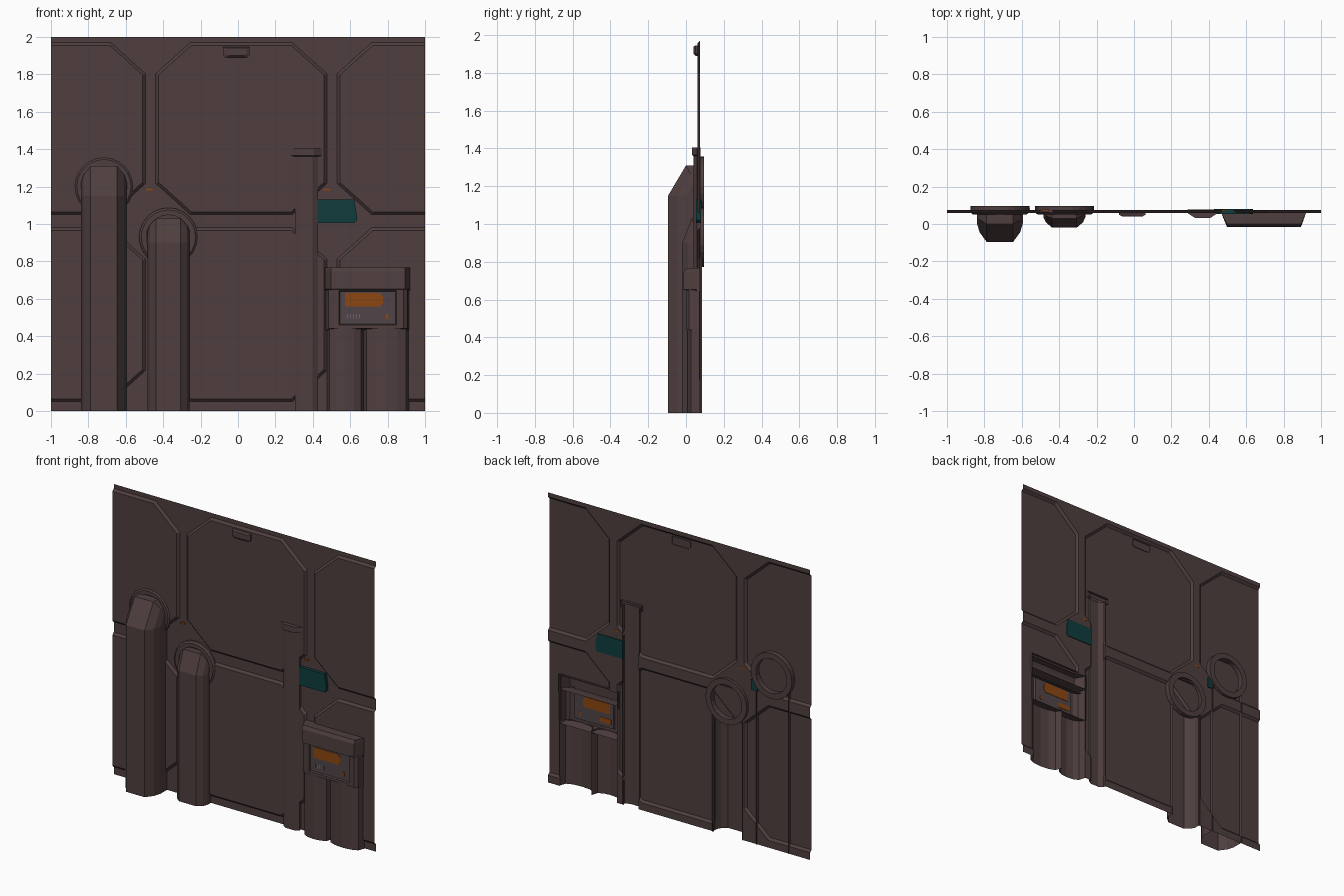
import bpy, bmesh, math
from mathutils import Vector
from mathutils.geometry import delaunay_2d_cdt

if "Cube" in bpy.data.objects:
    bpy.data.objects.remove(bpy.data.objects["Cube"])


def material(name, col):
    m = bpy.data.materials.new(name)
    m.diffuse_color = (*col, 1)
    m.use_nodes = True
    m.node_tree.nodes["Principled BSDF"].inputs["Base Color"].default_value = m.diffuse_color
    return m


BROWN = material("dark_brown_metal", (0.080, 0.049, 0.049))
TEAL = material("dark_teal", (0.005, 0.046, 0.046))
ORANGE = material("burnt_orange", (0.26, 0.062, 0.005))
GREY = material("screen_grey", (0.082, 0.060, 0.065))
PALE = material("pale_grey", (0.17, 0.13, 0.13))


def add(name, verts, faces, mat):
    me = bpy.data.meshes.new(name)
    me.from_pydata([tuple(v) for v in verts], [], faces)
    me.materials.append(mat)
    ob = bpy.data.objects.new(name, me)
    bpy.context.collection.objects.link(ob)
    return ob


def loft(name, rings, mat=BROWN, closed=False, cap=False):
    """Join point rings, listed bottom to top (or outside to inside)."""
    n = len(rings[0])
    faces = [(r * n + i, r * n + (i + 1) % n, (r + 1) * n + (i + 1) % n, (r + 1) * n + i)
             for r in range(len(rings) - 1) for i in range(n if closed else n - 1)]
    if cap:
        faces.append(tuple(range((len(rings) - 1) * n, len(rings) * n)))
    return add(name, [p for r in rings for p in r], faces, mat)


def plate(name, outline, y0, y1, mat):
    """Extrude an x-z outline (anticlockwise from the front) from y0 back to y1."""
    n = len(outline)
    verts = [(x, y, z) for y in (y0, y1) for x, z in outline]
    faces = [tuple(range(n)), tuple(range(2 * n - 1, n - 1, -1))]
    faces += [(i, i + n, (i + 1) % n + n, (i + 1) % n) for i in range(n)]
    return add(name, verts, faces, mat)


def rect(x0, x1, z0, z1):
    return [(x0, z0), (x1, z0), (x1, z1), (x0, z1)]


# ---- wall sheet: raised bevelled panels, trenches, and openings behind hollow parts
BASE_Y, RAISE, BEVEL, CH = 0.075, 0.015, 0.015, 0.185


def panel(x0, x1, z0, z1):
    cl = 0 if x0 == -1 else CH
    cr = 0 if x1 == 1 else CH
    pts = []
    for x, z, c, s, t in ((x0, z0, cl, 1, 1), (x1, z0, cr, -1, 1),
                          (x1, z1, cr, -1, -1), (x0, z1, cl, 1, -1)):
        if c == 0:
            pts.append(Vector((x, z)))
        else:
            a, b = Vector((x, z + t * c * 0.9)), Vector((x + s * c, z))
            pts += [a, b] if s * t > 0 else [b, a]
    return pts


def edge_lines(poly):
    out = []
    for i, p in enumerate(poly):
        q = poly[(i + 1) % len(poly)]
        d = (q - p).normalized()
        rim = abs(p.x) == 1 and abs(q.x) == 1
        out.append((p, Vector((-d.y, d.x)), 0 if rim else BEVEL))
    return out


def inset(poly):
    L, out = edge_lines(poly), []
    for i, p in enumerate(poly):
        (_, a, wa), (_, b, wb) = L[i - 1], L[i]
        det = a.x * b.y - a.y * b.x
        out.append(p + Vector((wa * b.y - wb * a.y, a.x * wb - b.x * wa)) / det)
    return out


panels = [panel(x0, x1, z0, z1) for z0, z1 in ((0.05, 0.98), (1.05, 1.97))
          for x0, x1 in ((-1, -0.495), (-0.44, 0.475), (0.53, 1))]
holes = [(-0.48, -0.265, 0, 0.80), (0.31, 0.42, 0, 1.38), (0.475, 0.91, 0, 0.755)]
loops = [rect(-1, 1, 0, 2)] + panels + [inset(p) for p in panels] + [rect(*h) for h in holes]
pts, edges = [], []
for lp in loops:
    s = len(pts)
    pts += [Vector(p) for p in lp]
    edges += [(s + i, s + (i + 1) % len(lp)) for i in range(len(lp))]
vs, _, tris = delaunay_2d_cdt(pts, edges, [], 0, 1e-5)[:3]


def depth(p):
    best = 0
    for poly in panels:
        d = min((p - a).dot(n) for a, n, w in edge_lines(poly) if w)
        best = max(best, min(d / BEVEL, 1))
    return BASE_Y - RAISE * best


def in_hole(t):
    c = sum((Vector(vs[i]) for i in t), Vector((0, 0))) / len(t)
    return any(a < c.x < b and d < c.y < e for a, b, d, e in holes)


wall = add("wall_panels", [(v[0], depth(Vector(v)), v[1]) for v in vs],
           [tuple(t) for t in tris if not in_hole(t)], BROWN)
bm = bmesh.new()
bm.from_mesh(wall.data)
bmesh.ops.delete(bm, geom=[v for v in bm.verts if not v.link_faces], context='VERTS')
bmesh.ops.dissolve_limit(bm, angle_limit=0.01, verts=bm.verts, edges=bm.edges)
bm.to_mesh(wall.data)
bm.free()

# ---- pipes: open-backed faceted shells that bend into the wall, with flange rings
SECTION = [(-1, 0), (-1, 0.45), (-0.88, 0.72), (-0.58, 1),
           (0.58, 1), (0.88, 0.72), (1, 0.45), (1, 0)]


def pipe(name, cx, hw, front, knee_y, z_bend, z_top, z_ring):
    back, rise = 0.085, z_top - z_bend
    D = back - front
    low = [(cx + u * hw, back - v * D, 0) for u, v in SECTION]
    bend = [(x, y, z_bend) for x, y, _ in low]
    knee = [(cx + u * hw, back + v * (knee_y - back), z_bend + v * rise) for u, v in SECTION]
    end = [(x, back, z) for x, _, z in knee]
    loft(name, [low, bend, knee, end])
    prof = [(0.118, 0.095), (0.118, 0.052), (0.145, 0.052), (0.157, 0.062), (0.157, 0.095)]
    rings = []
    for i in range(25):
        a = -math.tau * i / 24
        rings.append([(cx + r * math.sin(a), y, z_ring + r * math.cos(a)) for r, y in prof])
    loft(name + "_flange", rings, closed=True)


pipe("tall_pipe", -0.717, 0.123, -0.095, 0.0, 1.15, 1.31, 1.20)
pipe("short_pipe", -0.372, 0.113, -0.02, 0.03, 0.90, 1.03, 0.93)

# ---- slim post with a wider cap
def post_ring(cx, hw, front, z):
    prof = ((-1, 0.078), (-1, 0.058), (-0.5, front), (0.5, front), (1, 0.058), (1, 0.078))
    return [(cx + u * hw, y, z) for u, y in prof]


loft("post", [post_ring(0.367, 0.062, 0.04, z) for z in (0, 1.38)])
loft("post_cap", [post_ring(0.367, h, f, z) for h, f, z in
                  ((0.062, 0.04, 1.36), (0.08, 0.032, 1.365), (0.08, 0.032, 1.405))], cap=True)

# ---- control unit: twin ducts, framed screen, overhanging hood
ducts = []
for x0, x1 in ((0.475, 0.67), (0.67, 0.915)):
    for i in range(7):
        a = math.pi * i / 6
        ducts.append(((x0 + x1) / 2 - (x1 - x0) / 2 * math.cos(a), 0.072 - 0.068 * math.sin(a) ** 0.6))
loft("control_ducts", [[(x, y, z) for x, y in ducts] for z in (0, 0.446)])

frame = ((0.468, 0.917, 0.43, 0.665, 0.072), (0.485, 0.905, 0.44, 0.66, 0.015),
         (0.515, 0.885, 0.44, 0.655, 0.0), (0.54, 0.848, 0.46, 0.645, 0.0),
         (0.545, 0.842, 0.465, 0.64, 0.012))
loft("screen_frame", [[(x, f[4], z) for x, z in rect(*f[:4])] for f in frame], closed=True)


def hood_ring(front, z):
    return [(x, y, z) for x, y in ((0.465, 0.075), (0.468, 0.055), (0.497, front),
                                   (0.893, front), (0.918, 0.055), (0.921, 0.075))]


loft("control_hood", [hood_ring(f, z) for f, z in
                      ((0.03, 0.645), (-0.015, 0.652), (-0.012, 0.745), (0.0, 0.768))], cap=True)

plate("screen", rect(0.545, 0.842, 0.465, 0.64), 0.010, 0.014, GREY)
plate("screen_display", [(0.572, 0.56), (0.76, 0.56), (0.775, 0.575), (0.775, 0.612),
                         (0.757, 0.632), (0.572, 0.632)], 0.0075, 0.0165, ORANGE)
plate("screen_lamp", rect(0.79, 0.805, 0.492, 0.518), 0.0075, 0.0165, ORANGE)
plate("screen_rear_light", rect(0.56, 0.65, 0.49, 0.525), 0.0135, 0.0165, ORANGE)
for i in range(5):
    x = 0.582 + 0.016 * i
    plate("screen_bar", rect(x, x + 0.005, 0.495, 0.52), 0.008, 0.011, PALE)
plate("hood_lamp", rect(0.865, 0.888, 0.654, 0.662), -0.017, -0.012, BROWN)

# ---- teal plates
plate("teal_plate", [(0.428, 1.005), (0.622, 1.005), (0.635, 1.02), (0.635, 1.05),
                     (0.622, 1.13), (0.428, 1.13)], 0.054, 0.08, TEAL)
plate("small_teal_plate", rect(-0.605, -0.555, 1.06, 1.13), 0.077, 0.083, TEAL)

# ---- small orange markers where the trenches meet
for sx in (-1, 1):
    plate("marker", rect(sx * 0.473 - 0.016, sx * 0.473 + 0.016, 1.178, 1.19), 0.068, 0.0765, ORANGE)

# ---- handle at the top centre: outline tapering towards the front
handle = ((-0.08, 0.062, 1.89, 1.945, 0.065), (-0.08, 0.062, 1.89, 1.945, 0.05),
          (-0.062, 0.045, 1.9, 1.94, 0.04))
loft("top_handle", [[(a + 0.012, y, c), (b - 0.012, y, c), (b, y, c + 0.012), (b, y, d),
                     (a, y, d), (a, y, c + 0.012)] for a, b, c, d, y in handle],
     closed=True, cap=True)
